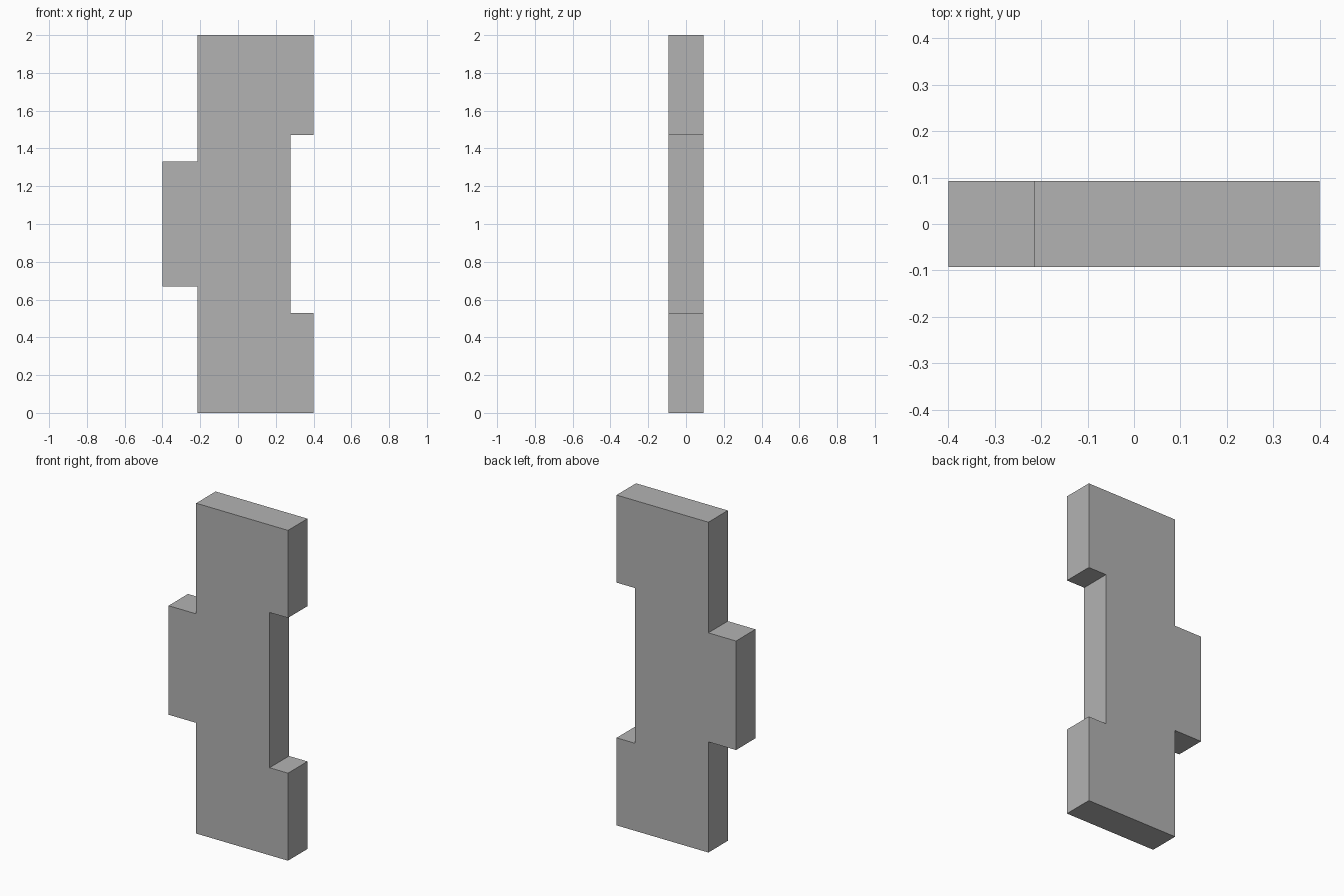
import bpy
import bmesh

cube = bpy.data.objects.get("Cube")
if cube:
    bpy.data.objects.remove(cube, do_unlink=True)

HALF_DEPTH = 0.093

# Single flat grey
grey = bpy.data.materials.new("plain_grey")
grey.use_nodes = True
colour = (0.45, 0.45, 0.45, 1.0)
grey.diffuse_color = colour
grey.node_tree.nodes["Principled BSDF"].inputs["Base Color"].default_value = colour

# Lower half of the outline, from the tab round to the notch; mirrored about z = 1
lower = [(-0.4, 0.67), (-0.215, 0.67), (-0.215, 0.0),
         (0.4, 0.0), (0.4, 0.53), (0.277, 0.53)]
outline = lower + [(x, 2 - z) for x, z in reversed(lower)]

# Notched plate with a side tab, extruded through its thickness
bm = bmesh.new()
front = bm.faces.new([bm.verts.new((x, -HALF_DEPTH, z)) for x, z in outline])
extruded = bmesh.ops.extrude_face_region(bm, geom=[front], use_keep_orig=True)
back_verts = [g for g in extruded["geom"] if isinstance(g, bmesh.types.BMVert)]
bmesh.ops.translate(bm, verts=back_verts, vec=(0, 2 * HALF_DEPTH, 0))
bmesh.ops.recalc_face_normals(bm, faces=bm.faces)

mesh = bpy.data.meshes.new("notched_plate")
bm.to_mesh(mesh)
bm.free()
mesh.materials.append(grey)
plate = bpy.data.objects.new("notched_plate", mesh)
bpy.context.collection.objects.link(plate)
